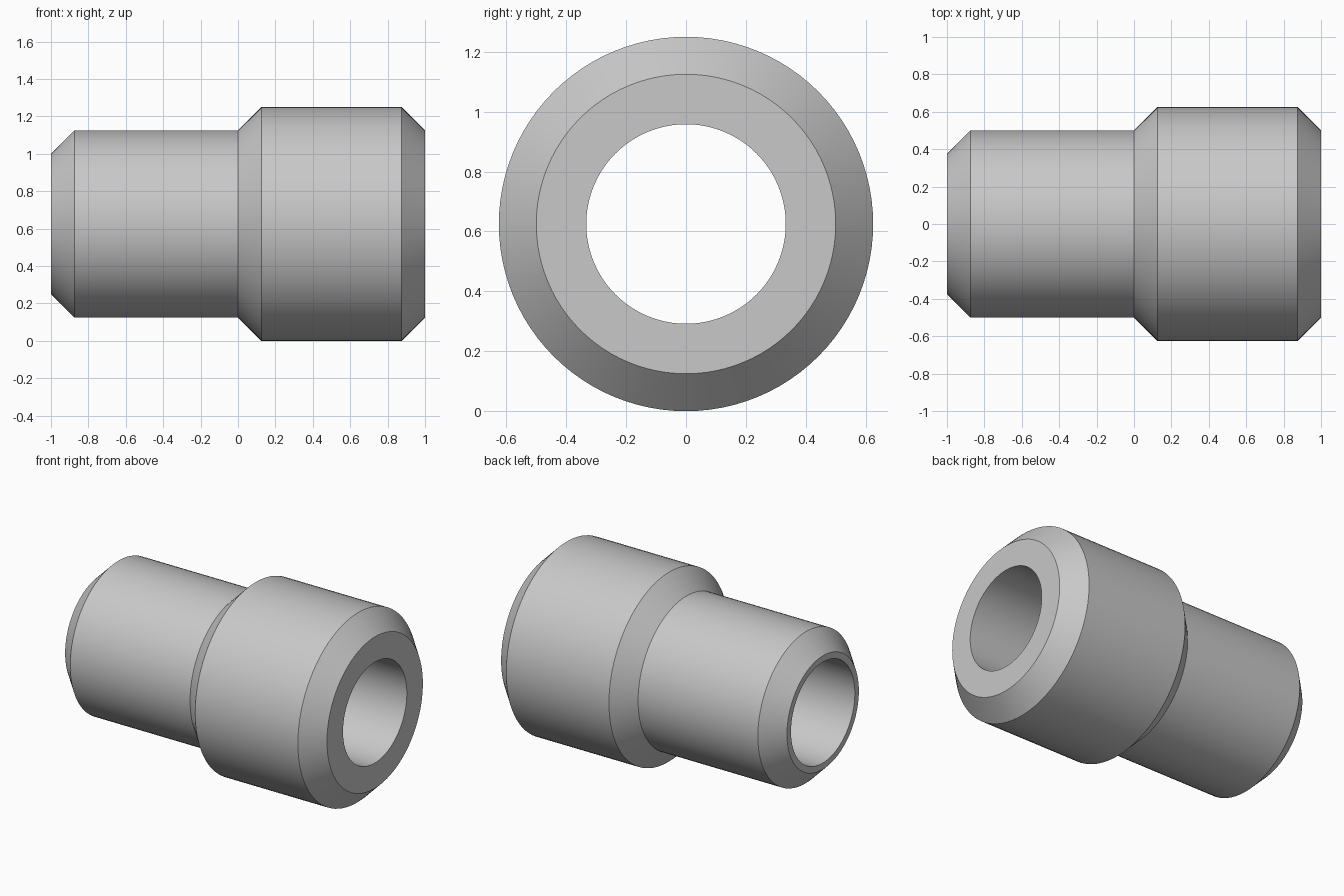
import bpy, bmesh, math

if "Cube" in bpy.data.objects:
    bpy.data.objects.remove(bpy.data.objects["Cube"])

SEGMENTS = 96
AXIS_Z = 0.625

# Plain grey material
grey = bpy.data.materials.new("grey")
grey.diffuse_color = (0.58, 0.58, 0.58, 1)
grey.use_nodes = True
grey.node_tree.nodes["Principled BSDF"].inputs["Base Color"].default_value = grey.diffuse_color

# Closed (x, radius) section: chamfered sleeve, wide collar, straight bore
profile = [(-1, 0.333), (-1, 0.375), (-0.875, 0.5), (0, 0.5), (0.125, 0.625),
           (0.875, 0.625), (1, 0.5), (1, 0.333)]

# Revolve the section about the x axis
bm = bmesh.new()
rings = []
for i in range(SEGMENTS):
    a = 2 * math.pi * i / SEGMENTS
    rings.append([bm.verts.new((x, r * math.cos(a), AXIS_Z + r * math.sin(a)))
                  for x, r in profile])
n = len(profile)
for i in range(SEGMENTS):
    here, after = rings[i], rings[(i + 1) % SEGMENTS]
    for j in range(n):
        k = (j + 1) % n
        bm.faces.new((here[j], here[k], after[k], after[j]))
bmesh.ops.recalc_face_normals(bm, faces=bm.faces)

mesh = bpy.data.meshes.new("stepped_bushing")
bm.to_mesh(mesh)
bm.free()
mesh.materials.append(grey)
bushing = bpy.data.objects.new("stepped_bushing", mesh)
bpy.context.collection.objects.link(bushing)

# Smooth round walls, crisp chamfer edges
bpy.context.view_layer.objects.active = bushing
bushing.select_set(True)
bpy.ops.object.shade_smooth_by_angle(angle=math.radians(30))
